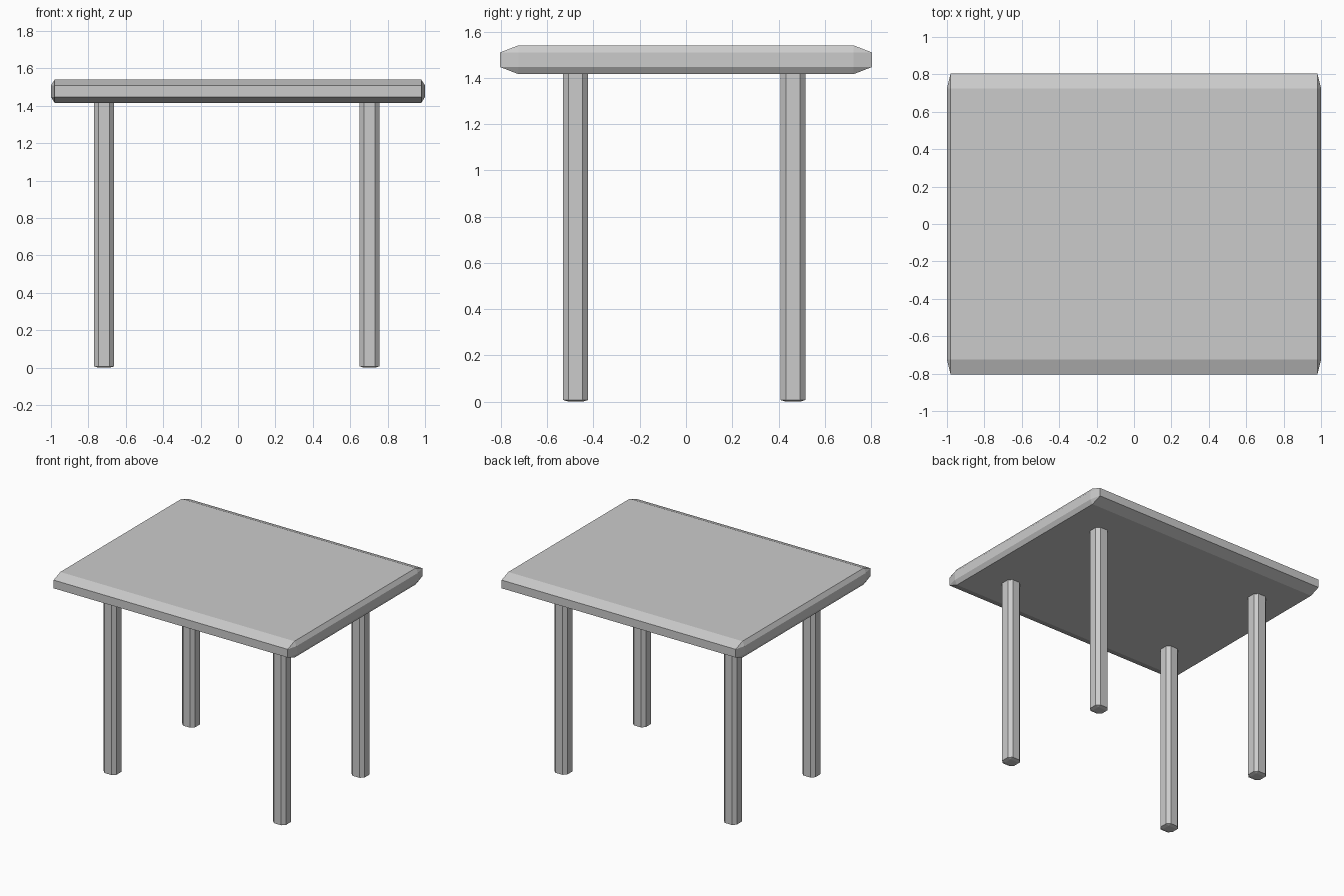
import bpy, bmesh

if "Cube" in bpy.data.objects:
    bpy.data.objects.remove(bpy.data.objects["Cube"])


def chamfered_box(name, center, half, inset):
    """Box with every edge chamfered; inset gives the chamfer depth per axis."""
    bm = bmesh.new()
    bmesh.ops.create_cube(bm, size=2)
    bmesh.ops.bevel(bm, geom=bm.edges[:], offset=0.5, segments=1, affect='EDGES')
    # Remap the uniform chamfer to a different depth on each axis
    for v in bm.verts:
        for i in range(3):
            sign = 1 if v.co[i] > 0 else -1
            depth = 0 if abs(v.co[i]) > 0.75 else inset[i]
            v.co[i] = center[i] + sign * (half[i] - depth)
    mesh = bpy.data.meshes.new(name)
    bm.to_mesh(mesh)
    bm.free()
    obj = bpy.data.objects.new(name, mesh)
    bpy.context.collection.objects.link(obj)
    return obj


# Table top
chamfered_box("table_top", (0, 0, 1.478), (1.0, 0.805, 0.062), (0.02, 0.08, 0.031))

# Four legs, running slightly into the top
for side, x in (("left", -0.716), ("right", 0.703)):
    for end, y in (("front", -0.477), ("back", 0.462)):
        chamfered_box(f"{end}_{side}_leg", (x, y, 0.715),
                      (0.054, 0.054, 0.715), (0.024, 0.024, 0.007))
